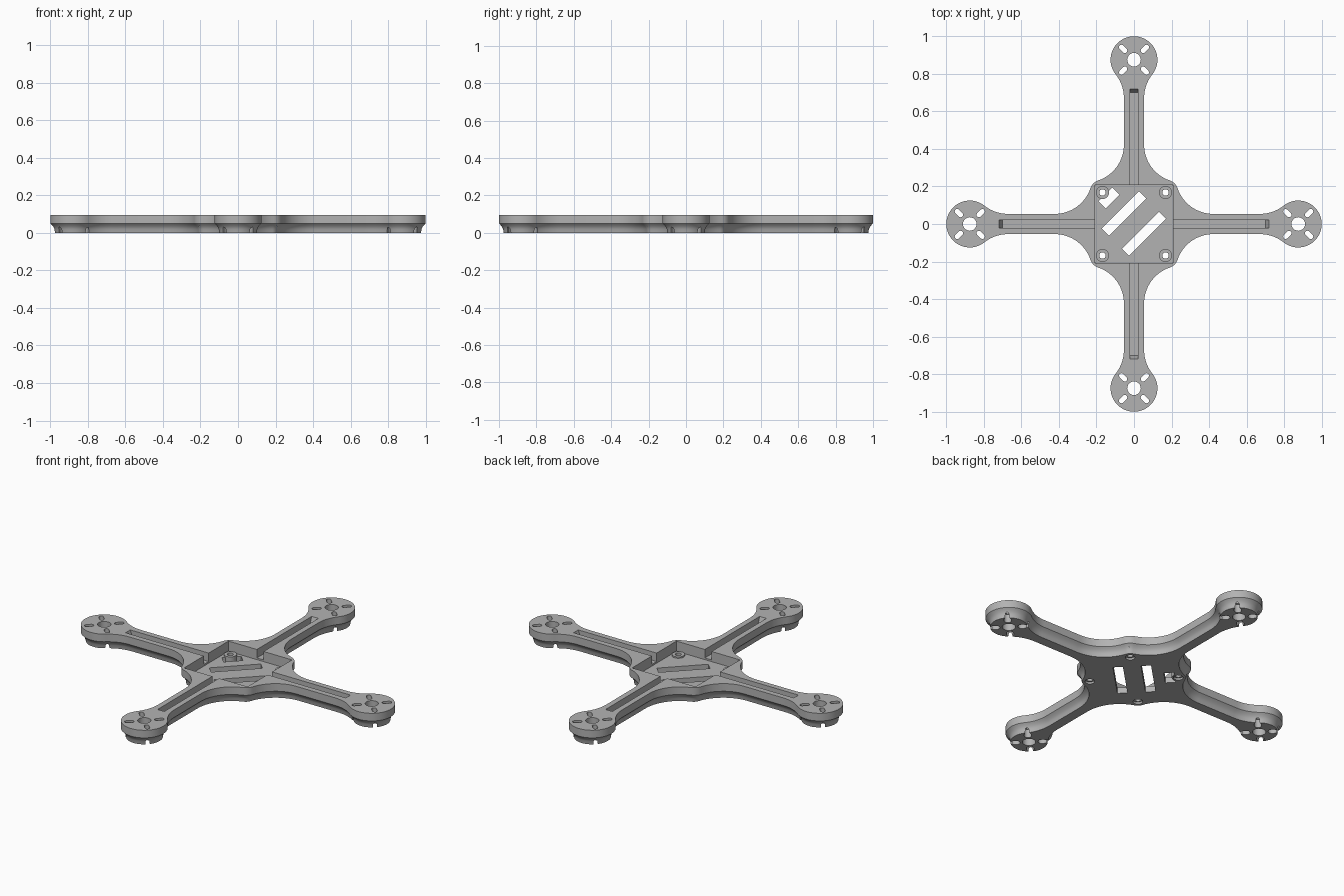
import bpy, bmesh, math
from mathutils import Matrix, Vector

cube = bpy.data.objects.get("Cube")
if cube:
    bpy.data.objects.remove(cube, do_unlink=True)

grey = bpy.data.materials.new("matte grey")
grey.use_nodes = True
grey.diffuse_color = (0.45, 0.45, 0.45, 1)
grey.node_tree.nodes["Principled BSDF"].inputs["Base Color"].default_value = (0.45, 0.45, 0.45, 1)

TOP = 0.095
FLOOR = 0.035
GROOVE = 0.045
MOTOR, MOTOR_R = 0.875, 0.125      # motor pad centre and radius
BOLT, CORNER_R = 0.168, 0.068      # bolt position and hub corner radius
HALF_ARM, FILLET = 0.054, 0.2


def arc(cx, cy, r, a0, a1, n):
    return [Vector((cx + r * math.cos(a0 + (a1 - a0) * i / n),
                    cy + r * math.sin(a0 + (a1 - a0) * i / n))) for i in range(n + 1)]


def outline(inset):
    """Whole frame outline, inset by a distance, as four rotated quarters."""
    fy = HALF_ARM + FILLET
    pad_dx = math.sqrt((MOTOR_R + FILLET) ** 2 - fy ** 2)
    hub_dy = fy - BOLT
    hub_dx = math.sqrt((CORNER_R + FILLET) ** 2 - hub_dy ** 2)
    pad_a = math.atan2(fy, -pad_dx)
    hub_a = math.atan2(hub_dy, hub_dx)
    down = -math.pi / 2
    f = FILLET + inset
    r = MOTOR_R - inset
    quarter = arc(MOTOR, 0, r, 0, pad_a, 24)
    quarter += arc(MOTOR - pad_dx, fy, f, pad_a - math.pi, down, 10)[1:]
    quarter += arc(BOLT + hub_dx, fy, f, down, hub_a - math.pi, 16)
    quarter += arc(BOLT, BOLT, CORNER_R - inset, hub_a, math.pi / 2 - hub_a, 8)[1:]
    # second half of the quarter is the first mirrored on the diagonal
    first = quarter[:-9 + 1]
    quarter += [Vector((p.y, p.x)) for p in reversed(first[1:-1])]
    quarter = quarter + [Vector((0, MOTOR + r))]
    points = []
    for k in range(4):
        points += [Matrix.Rotation(k * math.pi / 2, 2) @ p for p in quarter[:-1]]
    return points


def finish(bm, name):
    bmesh.ops.remove_doubles(bm, verts=bm.verts, dist=1e-5)
    bmesh.ops.recalc_face_normals(bm, faces=bm.faces)
    mesh = bpy.data.meshes.new(name)
    bm.to_mesh(mesh)
    bm.free()
    mesh.materials.append(grey)
    ob = bpy.data.objects.new(name, mesh)
    bpy.context.collection.objects.link(ob)
    return ob


def loft(name, layers):
    """Solid through (z, points) layers, bottom to top."""
    bm = bmesh.new()
    rings = [[bm.verts.new((p[0], p[1], z)) for p in pts] for z, pts in layers]
    n = len(rings[0])
    for a, b in zip(rings, rings[1:]):
        for i in range(n):
            j = (i + 1) % n
            bm.faces.new((a[i], a[j], b[j], b[i]))
    bm.faces.new(rings[0][::-1])
    bm.faces.new(rings[-1])
    return finish(bm, name)


def rect(cx, cy, length, width, angle):
    m = Matrix.Rotation(angle, 2)
    return [Vector((cx, cy)) + m @ Vector((sx * length / 2, sy * width / 2))
            for sx, sy in ((-1, -1), (1, -1), (1, 1), (-1, 1))]


def stadium(cx, cy, length, width, angle):
    h, r = (length - width) / 2, width / 2
    pts = arc(h, 0, r, -math.pi / 2, math.pi / 2, 8) + arc(-h, 0, r, math.pi / 2, 1.5 * math.pi, 8)
    m = Matrix.Rotation(angle, 2)
    return [Vector((cx, cy)) + m @ p for p in pts]


def circle(cx, cy, r, n=24):
    return arc(cx, cy, r, 0, 2 * math.pi, n)[:-1]


def boolean(target, tool, operation="DIFFERENCE"):
    mod = target.modifiers.new("bool", "BOOLEAN")
    mod.operation, mod.solver, mod.object = operation, "EXACT", tool
    bpy.context.view_layer.objects.active = target
    bpy.ops.object.modifier_apply(modifier=mod.name)
    bpy.data.objects.remove(tool, do_unlink=True)


def cut(points, z0, z1):
    boolean(frame, loft("cutter", [(z0, points), (z1, points)]))


# Frame body: straight upper rim over a narrower, curved lower part
profile = [(0, 0.025), (0.02, 0.022), (0.033, 0.016), (0.043, 0.007), (0.05, 0), (TOP, 0)]
frame = loft("quadcopter_frame", [(z, outline(d)) for z, d in profile])

# Hub pocket and the wire grooves along each arm, with sloped ends
cut(rect(0, 0, 0.415, 0.415, 0), FLOOR, 0.2)
for k in range(4):
    turn = Matrix.Rotation(k * math.pi / 2, 2)
    ends = [(GROOVE, 0.70), (TOP, 0.72), (0.12, 0.73)]
    boolean(frame, loft("groove", [(z, [turn @ Vector(p) for p in (
        (0.18, -0.022), (x, -0.022), (x, 0.022), (0.18, 0.022))]) for z, x in ends]))

# Diagonal strap slots in the hub floor
for cx, cy, length in ((0.053, -0.052, 0.28), (-0.053, 0.056, 0.28), (-0.133, 0.138, 0.105)):
    cut(rect(cx, cy, length, 0.054, math.pi / 4), -0.1, 0.08)

# Bolt bosses with through holes and underside counterbores
for sx in (-1, 1):
    for sy in (-1, 1):
        x, y = sx * BOLT, sy * BOLT
        ring = circle(x, y, 0.035)
        boolean(frame, loft("boss", [(0, ring), (FLOOR + 0.008, ring)]), "UNION")
        cut(circle(x, y, 0.017), -0.1, 0.2)
        cut(circle(x, y, 0.026), -0.1, 0.012)

# Motor pads: shaft hole, four screw slots, wider slots underneath
for k in range(4):
    c = Matrix.Rotation(k * math.pi / 2, 2) @ Vector((MOTOR, 0))
    cut(circle(c.x, c.y, 0.036), -0.1, 0.2)
    for j in range(4):
        a = math.pi / 4 + j * math.pi / 2
        d = Vector((math.cos(a), math.sin(a)))
        p, q = c + d * 0.082, c + d * 0.073
        cut(stadium(p.x, p.y, 0.052, 0.026, a), -0.1, 0.2)
        cut(stadium(q.x, q.y, 0.05, 0.04, a), -0.1, 0.05)

bpy.ops.object.select_all(action="DESELECT")
frame.select_set(True)
bpy.context.view_layer.objects.active = frame
bpy.ops.object.shade_smooth_by_angle(angle=math.radians(30))
